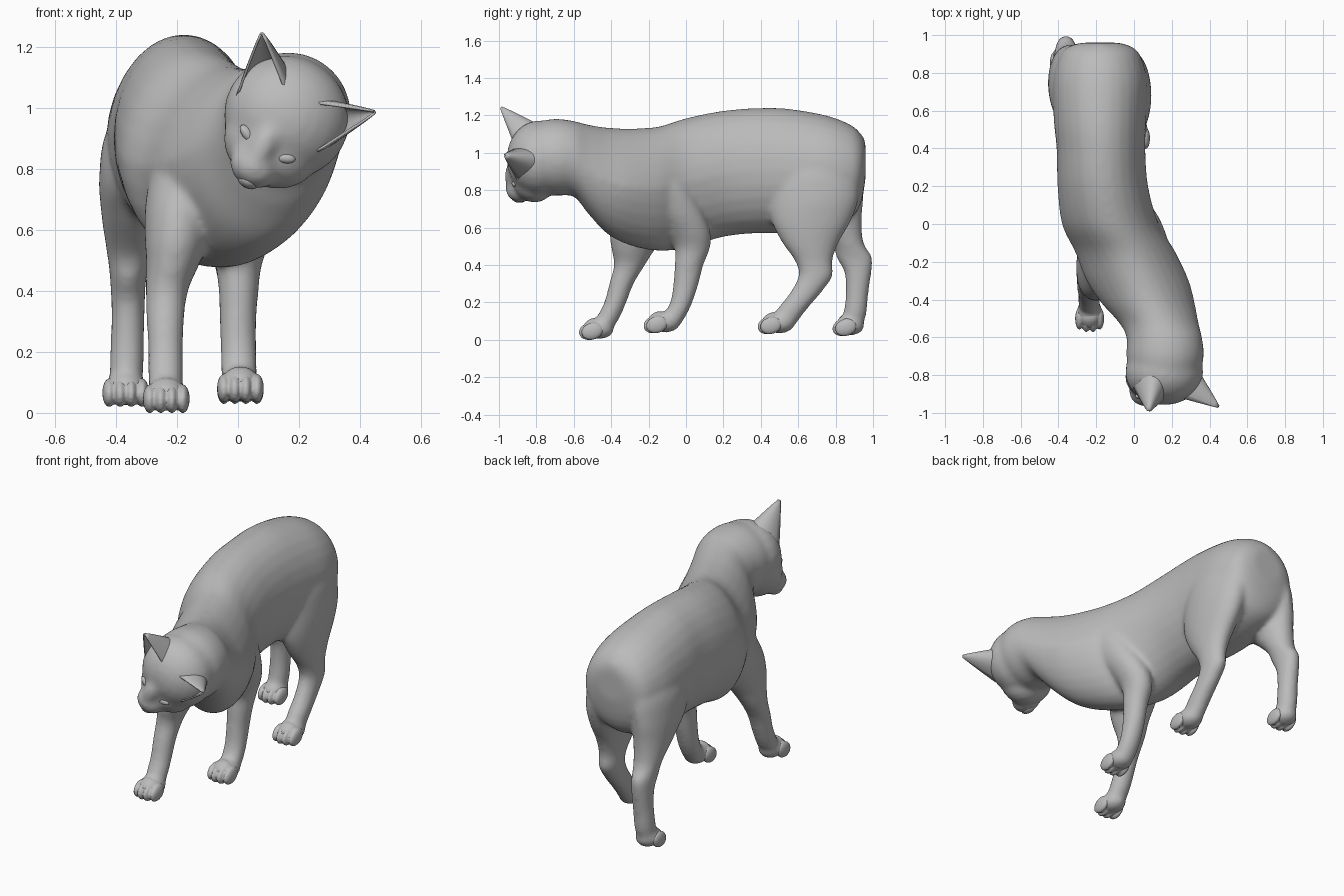
import bpy, bmesh, math
from mathutils import Vector, Matrix

if "Cube" in bpy.data.objects:
    bpy.data.objects.remove(bpy.data.objects["Cube"])

grey = bpy.data.materials.new("grey_fur")
grey.diffuse_color = (0.5, 0.5, 0.5, 1)
grey.use_nodes = True
grey.node_tree.nodes["Principled BSDF"].inputs["Base Color"].default_value = grey.diffuse_color


def finish(bm, name, smooth=True):
    bmesh.ops.recalc_face_normals(bm, faces=bm.faces)
    me = bpy.data.meshes.new(name)
    bm.to_mesh(me)
    bm.free()
    me.materials.append(grey)
    for p in me.polygons:
        p.use_smooth = smooth
    ob = bpy.data.objects.new(name, me)
    bpy.context.collection.objects.link(ob)
    return ob


def blend(ob, voxel, rounds):
    """Fuse overlapping volumes and soften the joints."""
    rm = ob.modifiers.new("blend", 'REMESH')
    rm.mode, rm.voxel_size, rm.use_smooth_shade = 'VOXEL', voxel, True
    sm = ob.modifiers.new("soften", 'SMOOTH')
    sm.factor, sm.iterations = 0.5, rounds


def spline(rows, steps=6):
    """Catmull-Rom through the rows."""
    out = []
    for i in range(len(rows) - 1):
        p = [rows[max(0, min(len(rows) - 1, i + k))] for k in (-1, 0, 1, 2)]
        for s in range(steps):
            t = s / steps
            out.append([b + 0.5 * t * (c - a + t * (2*a - 5*b + 4*c - d + t * (3*(b - c) + d - a)))
                        for a, b, c, d in zip(*p)])
    return out + [list(rows[-1])]


def loft(bm, rings):
    """Skin closed rings of points and cap both ends."""
    vs = [[bm.verts.new(p) for p in r] for r in rings]
    n = len(vs[0])
    for a, b in zip(vs, vs[1:]):
        for i in range(n):
            bm.faces.new((a[i], a[(i+1) % n], b[(i+1) % n], b[i]))
    bm.faces.new(vs[0])
    bm.faces.new(vs[-1])


ANG = [2 * math.pi * i / 28 for i in range(28)]


def trunk(bm, rows):
    """Rows: y, centre x, half width, bottom z, top z, narrowing towards top and bottom."""
    loft(bm, [[(cx + rx * math.cos(a) * (1 - k * abs(math.sin(a))), y,
                (lo + hi) / 2 + (hi - lo) / 2 * math.sin(a)) for a in ANG]
              for y, cx, rx, lo, hi, k in spline(rows)])


def limb(bm, rows):
    """Rows: z, centre x, centre y, half width, half depth."""
    loft(bm, [[(cx + rx * math.cos(a), cy + ry * math.sin(a), z) for a in ANG]
              for z, cx, cy, rx, ry in spline(rows)])


def ball(bm, c, r, roll=0.0, pitch=0.0, seg=24):
    m = (Matrix.Translation(c) @ Matrix.Rotation(roll, 4, 'Y') @ Matrix.Rotation(pitch, 4, 'X')
         @ Matrix.Diagonal((*r, 1)))
    bmesh.ops.create_uvsphere(bm, u_segments=seg, v_segments=seg // 2, radius=1, matrix=m)


ROLL = math.radians(30)
bm = bmesh.new()
# torso and neck
trunk(bm, [(.96, -.18, .10, .86, 1.05, 0), (.935, -.18, .175, .73, 1.10, 0), (.88, -.18, .22, .65, 1.15, 0),
           (.75, -.18, .25, .60, 1.20, 0), (.55, -.18, .245, .57, 1.235, 0), (.4, -.175, .235, .57, 1.24, 0),
           (.2, -.165, .24, .55, 1.225, .03), (0, -.125, .257, .49, 1.185, .08),
           (-.15, -.045, .267, .475, 1.14, .14), (-.3, .02, .272, .505, 1.13, .16),
           (-.42, .075, .248, .565, 1.135, .12), (-.52, .13, .212, .67, 1.15, .06),
           (-.6, .16, .2, .765, 1.17, 0), (-.7, .165, .205, .77, 1.182, 0), (-.8, .16, .185, .79, 1.165, 0)])
# rear legs
limb(bm, [(1.06, -.25, .73, .08, .14), (.92, -.32, .73, .112, .21), (.77, -.343, .74, .112, .21),
          (.64, -.35, .795, .097, .145), (.52, -.355, .862, .075, .088), (.44, -.36, .90, .06, .096),
          (.36, -.36, .919, .056, .073), (.25, -.362, .915, .055, .061), (.15, -.365, .905, .056, .062),
          (.07, -.368, .89, .05, .055)])
limb(bm, [(1.06, -.10, .68, .08, .18), (.92, -.045, .68, .112, .23), (.77, -.024, .685, .115, .24),
          (.64, -.014, .67, .102, .215), (.52, -.005, .665, .081, .152), (.42, 0, .683, .063, .1),
          (.34, .002, .692, .058, .092), (.25, .004, .638, .055, .084), (.16, .005, .565, .056, .08),
          (.08, .005, .52, .05, .065)])
# front legs
limb(bm, [(.98, -.10, -.08, .06, .1), (.85, -.165, -.13, .10, .16), (.7, -.19, -.2, .112, .18),
          (.58, -.2, -.25, .106, .158), (.49, -.213, -.28, .088, .12), (.4, -.233, -.302, .07, .084),
          (.3, -.238, -.345, .062, .066), (.2, -.238, -.378, .058, .06), (.12, -.238, -.415, .058, .062),
          (.06, -.235, -.44, .052, .05)])
limb(bm, [(.98, .07, -.2, .06, .1), (.85, .098, -.15, .085, .14), (.7, .062, -.06, .095, .14),
          (.58, .025, .015, .09, .115), (.49, .004, .035, .076, .094), (.4, .002, .016, .066, .078),
          (.3, 0, 0, .061, .068), (.2, .002, -.025, .06, .06), (.13, .004, -.06, .06, .062),
          (.08, .005, -.08, .052, .05)])
# paw pads: x, heel y, tip y, ground z
PAWS = {"front_toes_right": (-.235, -.385, -.575, 0), "front_toes_left": (.008, -.03, -.23, .035),
        "rear_toes_right": (-.368, .955, .78, .02), "rear_toes_left": (.008, .58, .38, .03)}
for x, back, front, z0 in PAWS.values():
    ball(bm, (x, (back + front) / 2 + .01, z0 + .06), (.07, (back - front) / 2 - .01, .056), 0, -.12)
# skull, cheeks, bridge and muzzle
ball(bm, (.16, -.785, .97), (.21, .175, .2), ROLL)
ball(bm, (.11, -.81, .878), (.165, .125, .138), ROLL)
ball(bm, (.088, -.89, .885), (.055, .08, .12), ROLL, math.radians(-8))
ball(bm, (.052, -.885, .806), (.083, .08, .068), ROLL)
# stump of the tail
ball(bm, (-.18, .90, 1.045), (.085, .06, .07))
blend(finish(bm, "body"), .013, 14)

# toes: four per paw
for name, (x, back, front, z0) in PAWS.items():
    bm = bmesh.new()
    for k in (-1.5, -.5, .5, 1.5):
        lag = .014 * (abs(k) - .5)
        ball(bm, (x + k * .036, front + .06 + lag, z0 + .046), (.023, .06, .046), 0, .3, 16)
    ball(bm, (x, front + .09, z0 + .062), (.062, .06, .055))
    blend(finish(bm, name), .006, 2)


# ears: a cupped shell narrowing to the tip
def ear(name, base, tip, side, half, depth):
    base, tip = Vector(base), Vector(tip)
    axis = (tip - base).normalized()
    s = Vector(side)
    s = (s - axis * s.dot(axis)).normalized()
    b = axis.cross(s)
    if b.y < 0:
        b = -b
    bm = bmesh.new()
    rows = []
    for i in range(10):
        t = i / 9
        w = half * (1 - t) ** .95 + .004
        c = base.lerp(tip, t)
        rows.append([bm.verts.new(c + s * w * math.cos(a) + b * w * depth * math.sin(a))
                     for a in [math.radians(-15 + 210 * j / 14) for j in range(15)]])
    for p, q in zip(rows, rows[1:]):
        for j in range(14):
            bm.faces.new((p[j], p[j+1], q[j+1], q[j]))
    ob = finish(bm, name)
    so = ob.modifiers.new("thickness", 'SOLIDIFY')
    so.thickness, so.offset = .008, 0


ear("ear_right", (.092, -.86, 1.05), (.078, -.99, 1.24), (.9, 0, -.4), .088, 1.5)
ear("ear_left", (.255, -.875, .945), (.445, -.97, .985), (.1, .1, -.9), .082, 1.7)

# eyes, nose and chin, set close to the face
for name, c, tilt in (("eye_right", (.03, -.911, .915), .95), ("eye_left", (.155, -.916, .835), .15)):
    bm = bmesh.new()
    ball(bm, c, (.034, .016, .017), tilt, 0, 16)
    finish(bm, name)
bm = bmesh.new()
ball(bm, (.058, -.946, .812), (.02, .013, .012), ROLL, 0, 16)
finish(bm, "nose")
bm = bmesh.new()
ball(bm, (.033, -.89, .762), (.038, .045, .026), ROLL, 0, 16)
finish(bm, "chin")
